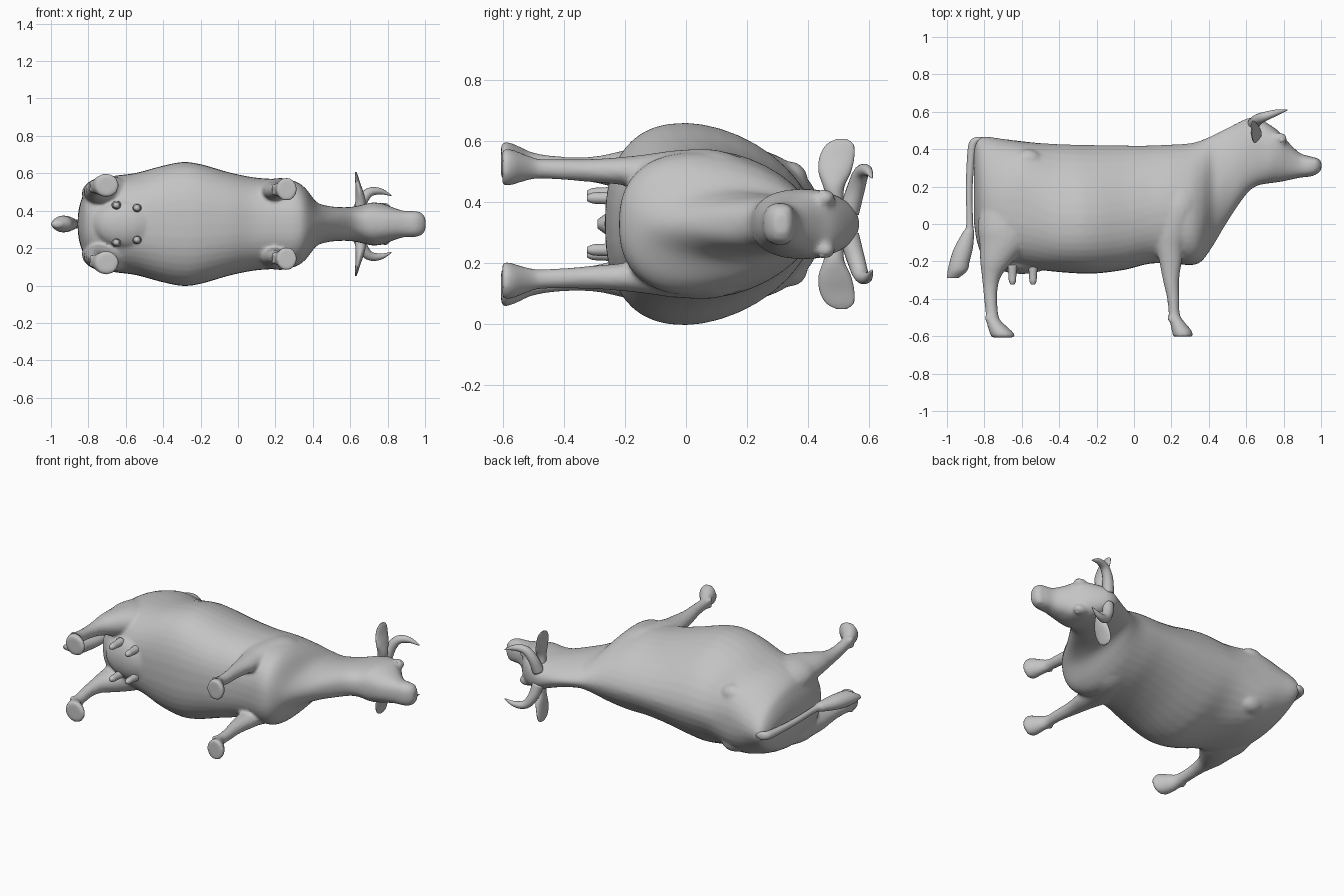
import bpy, bmesh, math
from mathutils import Vector

MID = 0.329  # height of the animal's plane of symmetry (it lies on its side)
SIDES = (-1, 1)

hide = bpy.data.materials.new("grey hide")
hide.diffuse_color = (0.55, 0.55, 0.55, 1)


def smooth_rows(rows, steps=5):
    """Catmull-Rom interpolation of rows of numbers."""
    out = []
    for i in range(len(rows) - 1):
        a, b = rows[max(i - 1, 0)], rows[i]
        c, d = rows[i + 1], rows[min(i + 2, len(rows) - 1)]
        for s in range(steps):
            t = s / steps
            out.append([0.5 * (2 * q + (r - p) * t + (2 * p - 5 * q + 4 * r - u) * t * t
                               + (3 * q - p - 3 * r + u) * t ** 3)
                        for p, q, r, u in zip(a, b, c, d)])
    out.append(list(rows[-1]))
    return out


def loft(bm, rings):
    """Skin a list of closed rings and cap both ends."""
    loops = [[bm.verts.new(p) for p in ring] for ring in rings]
    n = len(loops[0])
    for a, b in zip(loops, loops[1:]):
        for i in range(n):
            j = (i + 1) % n
            bm.faces.new((a[i], a[j], b[j], b[i]))
    bm.faces.new(loops[0][::-1])
    bm.faces.new(loops[-1])


def ellipse(center, u, v, n=20):
    return [center + u * math.cos(2 * math.pi * i / n) + v * math.sin(2 * math.pi * i / n)
            for i in range(n)]


def ball(bm, center, radii):
    made = bmesh.ops.create_uvsphere(bm, u_segments=20, v_segments=12, radius=1)
    for v in made["verts"]:
        v.co = Vector(center) + Vector([a * b for a, b in zip(v.co, radii)])


def finish(name, bm):
    bmesh.ops.recalc_face_normals(bm, faces=bm.faces)
    for f in bm.faces:
        f.smooth = True
    mesh = bpy.data.meshes.new(name)
    bm.to_mesh(mesh)
    bm.free()
    mesh.materials.append(hide)
    ob = bpy.data.objects.new(name, mesh)
    bpy.context.collection.objects.link(ob)
    return ob


def limb(bm, rows, side):
    """Rows along y: y, x centre, x radius, sideways centre, sideways radius."""
    loft(bm, [ellipse(Vector((x, y, MID + side * w)), Vector((rx, 0, 0)), Vector((0, 0, rw)))
              for y, x, rx, w, rw in smooth_rows(rows)])


def bump(x, center, width):
    return math.exp(-((x - center) / width) ** 2)


# Trunk, neck and head: x, top, bottom, half width, level of the widest point
TRUNK = [
    (-.855, .40, .00, .06, .20), (-.838, .45, -.10, .13, .15), (-.80, .468, -.18, .20, .10),
    (-.70, .455, -.215, .25, .08), (-.55, .437, -.24, .272, .05), (-.42, .428, -.255, .307, .0),
    (-.30, .424, -.264, .331, .0), (-.20, .422, -.264, .320, .0), (-.05, .42, -.245, .277, .02),
    (.08, .42, -.213, .25, .05), (.20, .425, -.21, .24, .07), (.30, .432, -.22, .23, .03),
    (.36, .448, -.20, .192, .03), (.42, .475, -.12, .118, .13), (.48, .505, -.02, .097, .22),
    (.55, .54, .09, .09, .30), (.61, .566, .17, .092, .38), (.66, .565, .205, .102, .40),
    (.72, .535, .217, .115, .39), (.78, .49, .225, .108, .40), (.83, .432, .235, .088, .35),
    (.89, .378, .248, .07, .31), (.95, .36, .255, .069, .31), (.985, .35, .272, .056, .31),
    (1.002, .335, .29, .032, .315)]

HIND = [
    (.20, -.66, .14, .14, .08), (.0, -.69, .145, .16, .092), (-.10, -.695, .132, .168, .086),
    (-.20, -.735, .088, .176, .066), (-.28, -.762, .052, .178, .047), (-.36, -.768, .038, .182, .037),
    (-.45, -.763, .034, .192, .034), (-.51, -.753, .036, .20, .038), (-.55, -.73, .053, .205, .052),
    (-.585, -.706, .065, .207, .063), (-.607, -.70, .063, .207, .061)]

FORE = [
    (.32, .24, .04, .12, .02), (.22, .24, .085, .14, .06), (.10, .235, .11, .163, .08),
    (-.03, .205, .10, .17, .072),
    (-.12, .192, .075, .172, .058), (-.20, .195, .061, .174, .047), (-.30, .198, .044, .175, .039),
    (-.40, .21, .033, .178, .034), (-.48, .215, .03, .181, .033), (-.52, .23, .037, .184, .042),
    (-.56, .25, .051, .186, .055), (-.585, .26, .055, .186, .062), (-.602, .26, .053, .186, .061)]

body = bmesh.new()
rings = []
for x, top, low, hw, mid in smooth_rows(TRUNK):
    ring = []
    # roof-like back over the belly, broad across the hips, squarer head
    head = min(max((x - .5) / .15, 0), 1)
    upper = 1.14 - .3 * head - .3 * bump(x, -.6, .13)
    lower = .82 + .2 * bump(x, .46, .08)
    for i in range(40):
        c, s = math.cos(math.pi * i / 20), math.sin(math.pi * i / 20)
        e = upper if s > 0 else lower
        y = mid + (top - mid if s > 0 else mid - low) * math.copysign(abs(s) ** e, s)
        ring.append(Vector((x, y, MID + hw * math.copysign(abs(c) ** e, c))))
    rings.append(ring)
loft(body, rings)

# Legs, hip bones, dewclaws, brows and nostrils on each side
for s in SIDES:
    limb(body, HIND, s)
    limb(body, FORE, s)
    ball(body, (-.57, .34, MID + s * .145), (.08, .06, .06))
    ball(body, (.775, .455, MID + s * .085), (.045, .035, .028))
    ball(body, (.968, .325, MID + s * .04), (.022, .026, .024))
    for x, y, w in ((-.785, -.505, .2), (.192, -.505, .183)):
        for d in (-.02, .02):
            ball(body, (x, y, MID + s * w + d), (.014, .022, .013))

# Udder bag
ball(body, (-.60, -.19, MID), (.17, .078, .13))

cow = finish("body", body)
remesh = cow.modifiers.new("fuse", "REMESH")
remesh.mode = 'VOXEL'
remesh.voxel_size = 0.010
remesh.use_smooth_shade = True
relax = cow.modifiers.new("relax", "SMOOTH")
relax.factor = 0.5
relax.iterations = 7

# Teats
bm = bmesh.new()
for s in SIDES:
    for x, w in ((-.65, .10), (-.54, .085)):
        limb(bm, [(-.22, x, .026, w, .024), (-.27, x, .021, w, .02),
                  (-.305, x, .019, w, .018), (-.324, x, .010, w, .010)], s)
finish("teats", bm)

# Tail with its brush
bm = bmesh.new()
limb(bm, [
    (.465, -.825, .02, 0, .015), (.45, -.842, .03, 0, .025), (.40, -.866, .023, 0, .023),
    (.20, -.881, .018, 0, .018), (.0, -.878, .018, 0, .018), (-.05, -.887, .032, 0, .027),
    (-.13, -.912, .05, 0, .04), (-.20, -.932, .053, 0, .045), (-.25, -.944, .052, 0, .04),
    (-.29, -.97, .03, 0, .015)], 1)
finish("tail", bm)

for s, label in zip(SIDES, ("left", "right")):
    # Ear: flat leaf; rows are sideways offset, x, y, thickness, half breadth
    bm = bmesh.new()
    loft(bm, [ellipse(Vector((x, y, MID + s * w)), Vector((rx, 0, 0)), Vector((0, ry, 0)))
              for w, x, y, rx, ry in smooth_rows([
                  (.07, .65, .49, .027, .027), (.12, .655, .485, .028, .034),
                  (.17, .65, .488, .021, .053), (.22, .64, .495, .013, .057),
                  (.26, .633, .505, .008, .045), (.278, .63, .51, .003, .018)])])
    finish(label + "_ear", bm)

    # Horn: tapered tube sweeping out and then forward
    bm = bmesh.new()
    path = smooth_rows([(.64, .535, .04, .034), (.66, .557, .115, .03), (.70, .575, .168, .025),
                        (.76, .595, .175, .017), (.82, .61, .152, .003)])
    pts = [Vector((x, y, MID + s * w)) for x, y, w, r in path]
    rings = []
    for i, p in enumerate(pts):
        along = (pts[min(i + 1, len(pts) - 1)] - pts[max(i - 1, 0)]).normalized()
        u = along.cross(Vector((0, 1, 0))).normalized()
        rings.append(ellipse(p, u * path[i][3], along.cross(u) * path[i][3], 14))
    loft(bm, rings)
    finish(label + "_horn", bm)

    # Eye
    bm = bmesh.new()
    ball(bm, (.787, .45, MID + s * .095), (.021, .019, .017))
    finish(label + "_eye", bm)
